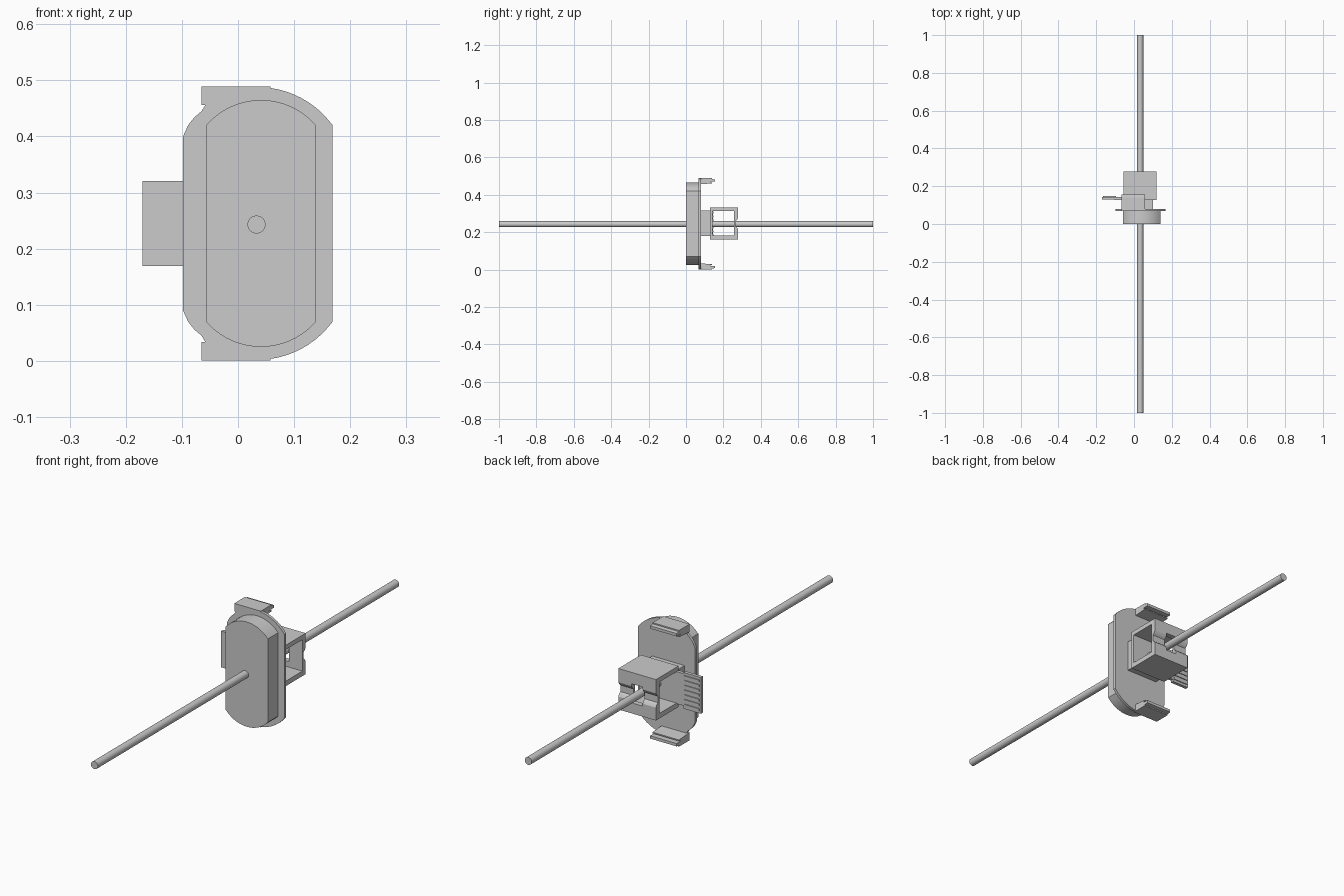
import bpy, bmesh, math
from mathutils import Vector

if "Cube" in bpy.data.objects:
    bpy.data.objects.remove(bpy.data.objects["Cube"])

ZC = 0.245  # mid height of the symmetric housing


def prism(name, pts, a, b, axis):
    """Extrude a 2D outline: axis 'y' takes (x, z) points, axis 'x' takes (y, z)."""
    bm = bmesh.new()
    put = (lambda p: (p[0], a, p[1])) if axis == 'y' else (lambda p: (a, p[0], p[1]))
    face = bm.faces.new([bm.verts.new(put(p)) for p in pts])
    geo = bmesh.ops.extrude_face_region(bm, geom=[face])['geom']
    shift = Vector((0, b - a, 0)) if axis == 'y' else Vector((b - a, 0, 0))
    bmesh.ops.translate(bm, vec=shift, verts=[g for g in geo if isinstance(g, bmesh.types.BMVert)])
    bmesh.ops.recalc_face_normals(bm, faces=bm.faces)
    mesh = bpy.data.meshes.new(name)
    bm.to_mesh(mesh)
    bm.free()
    ob = bpy.data.objects.new(name, mesh)
    bpy.context.collection.objects.link(ob)
    return ob


def block(name, x0, x1, y0, y1, z0, z1):
    return prism(name, [(x0, z0), (x1, z0), (x1, z1), (x0, z1)], y0, y1, 'y')


def cap(cx, half, zside, ztop, x_from, x_to, n=16):
    """Points on the shallow arc closing the top of an outline."""
    sag = ztop - zside
    r = (half * half + sag * sag) / (2 * sag)
    out = []
    for i in range(n + 1):
        x = x_from + (x_to - x_from) * i / n
        out.append((x, ztop - r + math.sqrt(r * r - (x - cx) ** 2)))
    return out


def flip(pts):
    return [(u, 2 * ZC - v) for u, v in reversed(pts)]


def cut(ob, cutter):
    m = ob.modifiers.new("cut", 'BOOLEAN')
    m.operation, m.solver, m.object = 'DIFFERENCE', 'EXACT', cutter
    cutter.hide_render = True
    cutter.hide_viewport = True


def smooth(ob):
    bpy.ops.object.select_all(action='DESELECT')
    ob.select_set(True)
    bpy.context.view_layer.objects.active = ob
    bpy.ops.object.shade_smooth_by_angle(angle=math.radians(30))


# front cover
top = cap(0.041, 0.098, 0.42, 0.465, 0.139, -0.057)
cover = prism("front_cover", top + flip(top), 0, 0.07, 'y')
smooth(cover)

# flange plate behind the cover
top = cap(0.035, 0.133, 0.421, 0.488, 0.168, -0.055)
top += [(-0.065, 0.445), (-0.078, 0.434), (-0.089, 0.42), (-0.098, 0.40)]
flange = prism("flange_plate", top + flip(top), 0.068, 0.08, 'y')
smooth(flange)

# top and bottom clips with a stepped, grooved tip
clip = [(0.068, 0.456), (0.139, 0.461), (0.139, 0.466), (0.130, 0.466), (0.130, 0.470),
        (0.155, 0.470), (0.155, 0.482), (0.139, 0.484), (0.139, 0.489), (0.068, 0.489)]
prism("top_clip", clip, -0.065, 0.058, 'x')
prism("bottom_clip", flip(clip), -0.065, 0.058, 'x')

# neck joining the flange to the sleeve
block("neck", -0.05, 0.1, 0.078, 0.13, 0.18, 0.315)

# square sleeve open along x, with a curved groove across its back wall
groove = [(0.278, 0.215), (0.272, 0.225), (0.265, 0.231), (0.265, 0.2585),
          (0.272, 0.265), (0.278, 0.275)]
outer = [(0.128, 0.161), (0.278, 0.161)] + groove + [(0.278, 0.333), (0.128, 0.333)]
sleeve = prism("sleeve", outer, -0.055, 0.12, 'x')
cut(sleeve, block("sleeve_bore_cutter", -0.2, 0.3, 0.141, 0.256, 0.182, 0.314))
cut(sleeve, block("rod_slot_cutter", 0.007, 0.058, 0.25, 0.3, 0.205, 0.285))

# thumb tab with grip ridges
block("tab_root", -0.105, -0.05, 0.128, 0.142, 0.18, 0.315)
block("thumb_tab", -0.17, -0.09, 0.130, 0.144, 0.169, 0.321)
for i in range(7):
    z = ZC + (i - 3) * 0.02
    block(f"tab_ridge_{i}", -0.163, -0.095, 0.142, 0.148, z - 0.005, z + 0.005)

# long rod running through everything
bpy.ops.mesh.primitive_cylinder_add(vertices=32, radius=0.016, depth=2,
                                    location=(0.033, 0, 0.243), rotation=(math.pi / 2, 0, 0))
rod = bpy.context.object
rod.name = "rod"
smooth(rod)
